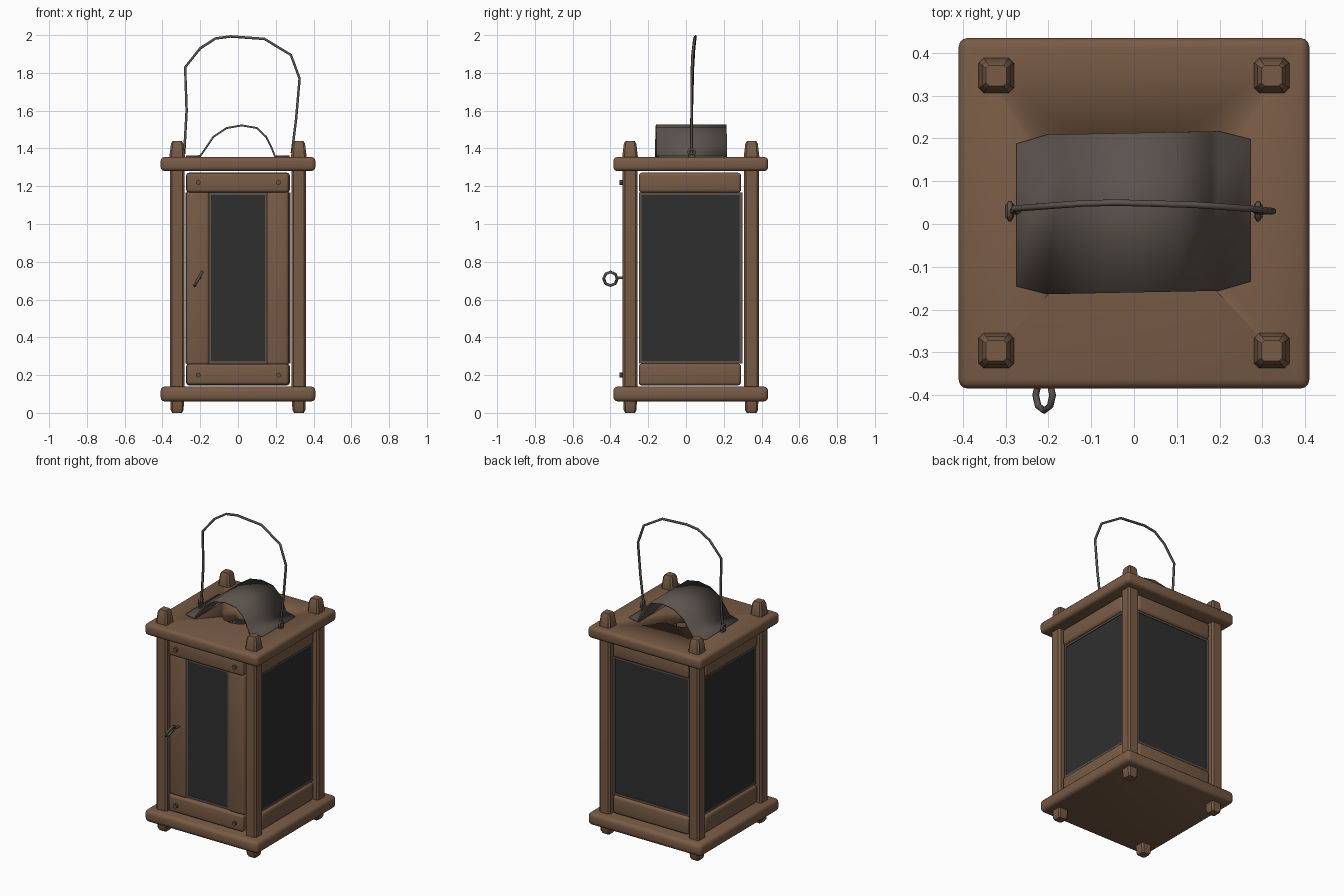
import bpy, bmesh, math
from mathutils import Vector, Matrix

cube = bpy.data.objects.get("Cube")
if cube:
    bpy.data.objects.remove(cube, do_unlink=True)


def material(name, rgb):
    m = bpy.data.materials.new(name)
    m.use_nodes = True
    m.diffuse_color = (*rgb, 1)
    m.node_tree.nodes["Principled BSDF"].inputs["Base Color"].default_value = (*rgb, 1)
    return m


WOOD = material("brown wood", (0.19, 0.105, 0.06))
METAL = material("dull iron", (0.105, 0.085, 0.072))
GLASS = material("dark glass", (0.028, 0.028, 0.028))
CY = 0.025  # centre of the body in y


def add(name, bm, mat, smooth=True):
    bmesh.ops.recalc_face_normals(bm, faces=bm.faces)
    mesh = bpy.data.meshes.new(name)
    bm.to_mesh(mesh)
    bm.free()
    mesh.materials.append(mat)
    obj = bpy.data.objects.new(name, mesh)
    bpy.context.collection.objects.link(obj)
    bpy.ops.object.select_all(action="DESELECT")
    obj.select_set(True)
    bpy.context.view_layer.objects.active = obj
    if smooth:
        bpy.ops.object.shade_smooth_by_angle(angle=math.radians(35))
    return obj


def box(name, lo, hi, mat, bevel=0.0, segments=3):
    lo, hi = Vector(lo), Vector(hi)
    bm = bmesh.new()
    bmesh.ops.create_cube(bm, size=1, matrix=Matrix.Translation((lo + hi) / 2)
                          @ Matrix.Diagonal((*(hi - lo), 1)))
    if bevel:
        bmesh.ops.bevel(bm, geom=bm.edges[:], offset=bevel, segments=segments,
                        profile=0.5, affect="EDGES")
    return add(name, bm, mat)


def loft(name, levels, cx, cy, mat):
    """Square post with rounded corners, from (height, half width) levels."""
    bm = bmesh.new()
    rings = []
    for z, h in levels:
        c = h * 0.72
        pts = [(h, -c), (h, c), (c, h), (-c, h), (-h, c), (-h, -c), (-c, -h), (c, -h)]
        rings.append([bm.verts.new((cx + x, cy + y, z)) for x, y in pts])
    for a, b in zip(rings, rings[1:]):
        for i in range(8):
            j = (i + 1) % 8
            bm.faces.new((a[i], a[j], b[j], b[i]))
    bm.faces.new(rings[0])
    bm.faces.new(rings[-1])
    return add(name, bm, mat)


def wire(name, points, radius, mat, closed=False):
    curve = bpy.data.curves.new(name, "CURVE")
    curve.dimensions = "3D"
    curve.bevel_depth = radius
    curve.bevel_resolution = 1
    curve.use_fill_caps = True
    spline = curve.splines.new("POLY")
    spline.points.add(len(points) - 1)
    for p, co in zip(spline.points, points):
        p.co = (*co, 1)
    spline.use_cyclic_u = closed
    curve.materials.append(mat)
    obj = bpy.data.objects.new(name, curve)
    bpy.context.collection.objects.link(obj)
    return obj


def ring(centre, radius, plane, count=8):
    pts = []
    for i in range(count):
        a = math.tau * i / count
        u, v = radius * math.cos(a), radius * math.sin(a)
        pts.append(Vector(centre) + Vector((u, 0, v) if plane == "xz" else (0, u, v)))
    return pts


def cylinder(name, centre, radius, depth, axis, mat, sides=8):
    bm = bmesh.new()
    turn = Matrix.Rotation(math.pi / 2, 4, axis) if axis else Matrix()
    bmesh.ops.create_cone(bm, cap_ends=True, segments=sides, radius1=radius, radius2=radius,
                          depth=depth, matrix=Matrix.Translation(centre) @ turn)
    return add(name, bm, mat)


# Base and roof boards, with a smoke hole through the roof
box("base_board", (-0.41, -0.385, 0.06), (0.41, 0.435, 0.14), WOOD, 0.025)
roof = box("roof_board", (-0.41, -0.385, 1.28), (0.41, 0.435, 1.355), WOOD, 0.022)
cutter = cylinder("hole_cutter", (0, CY, 1.32), 0.11, 0.4, None, WOOD, 14)
cutter.hide_render = True
cut = roof.modifiers.new("hole", "BOOLEAN")
cut.operation, cut.object, cut.solver = "DIFFERENCE", cutter, "EXACT"
bpy.context.view_layer.objects.active = roof
bpy.ops.object.modifier_apply(modifier="hole")
bpy.data.objects.remove(cutter, do_unlink=True)

# Corner posts with tapered feet and pegs
levels = [(0, 0.026), (0.015, 0.034), (0.06, 0.036), (0.1, 0.039), (1.3, 0.039),
          (1.36, 0.041), (1.425, 0.033), (1.44, 0.024)]
for sx, side in ((-1, "right"), (1, "left")):
    for y, end in ((-0.296, "front"), (0.347, "back")):
        loft(f"{end}_{side}_post", levels, sx * 0.322, y, WOOD)


def pane(name, lo, hi, outward):
    """Glass plate with a thin metal border, thin along the outward axis."""
    axis = max(range(3), key=lambda i: abs(outward[i]))
    wide = 1 - axis
    box(name + "_glass", lo, hi, GLASS)
    step = 0.004 * outward[axis]
    t = 0.014
    for k, part in ((wide, "side"), (2, "end")):
        for low in (True, False):
            a, b = list(lo), list(hi)
            if low:
                b[k] = a[k] + t
            else:
                a[k] = b[k] - t
            a[axis] += min(step, 0)
            b[axis] += max(step, 0)
            box(f"{name}_{part}_strip", a, b, METAL)


# Glazed side walls
for sx, side in ((-1, "right"), (1, "left")):
    x0, x1 = sorted((sx * 0.29, sx * 0.345))
    box(f"{side}_lower_rail", (x0, -0.25, 0.145), (x1, 0.292, 0.262), WOOD, 0.018)
    box(f"{side}_upper_rail", (x0, -0.25, 1.165), (x1, 0.292, 1.272), WOOD, 0.018)
    g0, g1 = sorted((sx * 0.315, sx * 0.325))
    pane(f"{side}_wall", (g0, -0.25, 0.262), (g1, 0.298, 1.167), (sx, 0, 0))

# Glazed back wall
box("back_lower_rail", (-0.275, 0.315, 0.145), (0.275, 0.37, 0.262), WOOD, 0.018)
box("back_upper_rail", (-0.275, 0.315, 1.165), (0.275, 0.37, 1.272), WOOD, 0.018)
pane("back_wall", (-0.278, 0.34, 0.262), (0.278, 0.35, 1.167), (0, 1, 0))

# Front door
box("door_lower_rail", (-0.272, -0.335, 0.15), (0.268, -0.285, 0.258), WOOD, 0.014)
box("door_upper_rail", (-0.272, -0.335, 1.168), (0.268, -0.285, 1.27), WOOD, 0.014)
box("door_right_stile", (-0.275, -0.322, 0.25), (-0.15, -0.275, 1.175), WOOD, 0.02)
box("door_left_stile", (0.15, -0.322, 0.25), (0.27, -0.275, 1.175), WOOD, 0.02)
pane("door", (-0.157, -0.31, 0.262), (0.157, -0.3, 1.167), (0, -1, 0))
for x in (-0.21, 0.215):
    for z in (0.2, 1.22):
        cylinder("door_nail", (x, -0.337, z), 0.013, 0.03, "X", METAL)

# Door pull ring, turned slightly
wire("door_pull_stem", [(-0.2, -0.31, 0.715), (-0.205, -0.365, 0.715)], 0.007, METAL)
pull = [Vector((-0.21 + (p.z - 0.71) * 0.55, p.y, p.z))
        for p in ring((0, -0.4, 0.71), 0.036, "yz")]
wire("door_pull_ring", pull, 0.008, METAL, True)

# Bent sheet-metal smoke hood with clipped flange corners
profile = [(-0.275, 1.357, 0.02), (-0.2, 1.36, 0), (-0.165, 1.41, 0), (-0.13, 1.462, 0),
           (-0.06, 1.508, 0), (0.02, 1.522, 0), (0.1, 1.508, 0), (0.15, 1.46, 0),
           (0.175, 1.41, 0), (0.195, 1.36, 0), (0.272, 1.357, 0.02)]
bm = bmesh.new()
rows = []
for x, z, clip in profile:
    slant = 0.02 * x
    rows.append([bm.verts.new((x, y, z)) for y in (-0.16 + slant + clip, 0.213 + slant - clip)])
for a, b in zip(rows, rows[1:]):
    bm.faces.new((a[0], b[0], b[1], a[1]))
hood = add("smoke_hood", bm, METAL)
sheet = hood.modifiers.new("sheet", "SOLIDIFY")
sheet.thickness = 0.01
sheet.offset = 0

# Carrying handle and its eyelets
path = [(-0.285, 0.03, 1.37), (-0.272, 0.03, 1.6), (-0.28, 0.036, 1.83), (-0.2, 0.042, 1.93),
        (-0.12, 0.048, 1.982), (-0.04, 0.05, 1.993), (0.14, 0.045, 1.98), (0.28, 0.035, 1.895),
        (0.326, 0.03, 1.77), (0.308, 0.03, 1.56), (0.285, 0.03, 1.375)]
wire("carrying_handle", path, 0.0075, METAL)
for x in (-0.29, 0.29):
    wire("handle_eyelet", ring((x, 0.03, 1.38), 0.018, "yz"), 0.007, METAL, True)
    box("eyelet_staple", (x - 0.01, 0.012, 1.345), (x + 0.01, 0.048, 1.37), METAL, 0.004, 1)
